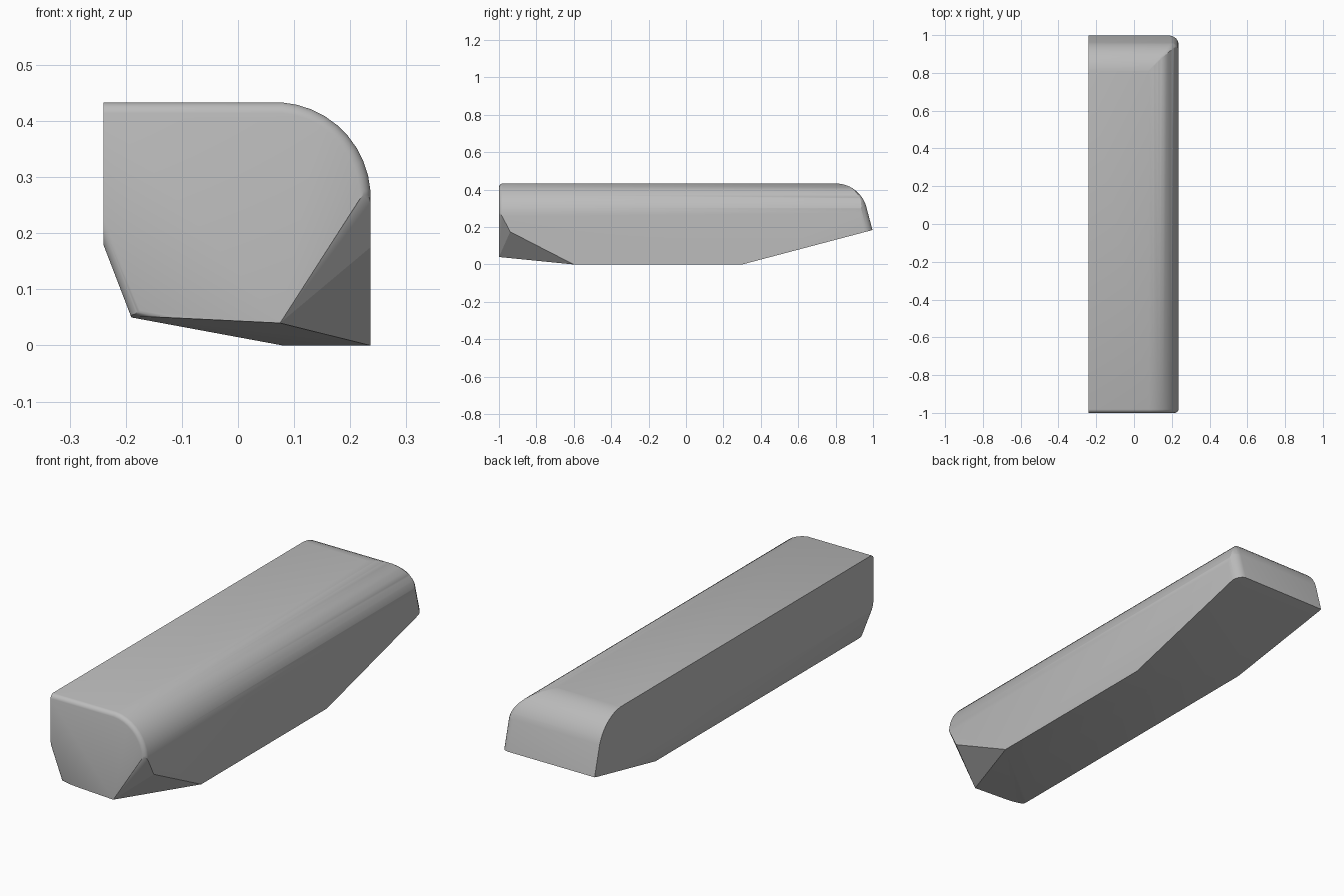
import bpy, bmesh
from math import sin, cos, radians
from mathutils import Vector as V

cube = bpy.data.objects.get("Cube")
if cube:
    bpy.data.objects.remove(cube)

X0, X1, TOP = -0.24, 0.236, 0.433
R, CORNER, RIM = 0.17, 0.05, 0.022      # long rounding, rear corner, front rim
CX, CY, CZ = X1 - R, 0.80, TOP - R      # centres of the long roundings
CENTRE = V((0, 0, 0.22))
STEPS = 10

bm = bmesh.new()
bmesh.ops.create_cube(bm, size=1)
for v in bm.verts:
    v.co = V((X1 if v.co.x > 0 else X0, 1.1 if v.co.y > 0 else -1, TOP if v.co.z > 0 else 0))


def cut(point, normal):
    """Slice away everything beyond a plane and close the hole."""
    bmesh.ops.bisect_plane(bm, geom=bm.verts[:] + bm.edges[:] + bm.faces[:], dist=1e-5,
                           plane_co=point, plane_no=normal, clear_outer=True)
    rim = [e for e in bm.edges if e.is_boundary]
    if rim:
        bmesh.ops.holes_fill(bm, edges=rim, sides=0)


def cut_through(a, b, c):
    """Slice along the plane of three points, keeping the centre."""
    a, b, c = V(a), V(b), V(c)
    n = (b - a).cross(c - a).normalized()
    cut(a, -n if n.dot(CENTRE - a) > 0 else n)


def soften_rim(point, normal, r=RIM):
    """Round the edge between a long wall and the front end."""
    p, n = V((point[0], -1, point[2])), V(normal).normalized()
    front = V((0, -1, 0))
    for i in range(1, 5):
        d = n * cos(radians(18 * i)) + front * sin(radians(18 * i))
        cut(p - (n + front) * r + d * r, d)


# long rounded shoulder, rounded rear end and the blend between them
for i in range(STEPS + 1):
    a, b = radians(90 * i / STEPS), radians(75 * i / STEPS)
    side, rear = V((sin(a), 0, cos(a))), V((0, sin(b), cos(b)))
    if i:
        cut(V((CX, 0, CZ)) + side * R, side)
        cut(V((0, CY, CZ)) + rear * R, rear)
        inner = R - CORNER
        mid = V((CX + inner * sin(a), CY + inner * sin(b), CZ + inner * cos(b)))
        for t in (0.2, 0.4, 0.6, 0.8):
            n = side.lerp(rear, t).normalized()
            cut(mid + n * CORNER, n)
    soften_rim(V((CX, 0, CZ)) + side * R, side)

# underside: sloping left part, left lower chamfer, rear ramp
cut_through((0.08, 0, 0), (-0.19, 0, 0.05), (0.08, 1, 0))
cut_through((X0, 0, 0.18), (-0.19, 0, 0.05), (X0, 1, 0.18))
cut_through((0, 0.3, 0), (1, 0.3, 0), (0, 1, 0.185))
soften_rim((X0, 0, 0.18), (-0.13, 0, -0.05))
soften_rim((-0.19, 0, 0.055), (-0.05, 0, -0.27), 0.012)

# nose: shallow front slope and two facets on the lower right corner
low, shoulder = (0.075, -1, 0.04), (X1, -0.94, 0.175)
keel, upper = (X1, -0.6, 0), (0.226, -1, 0.275)
cut_through(low, keel, (-0.19, -1, 0.053))
cut_through(low, shoulder, upper)
cut_through(low, shoulder, keel)

bmesh.ops.remove_doubles(bm, verts=bm.verts[:], dist=0.0005)
bmesh.ops.recalc_face_normals(bm, faces=bm.faces[:])
mesh = bpy.data.meshes.new("body")
bm.to_mesh(mesh)
bm.free()

# single grey finish
grey = bpy.data.materials.new("mid grey")
grey.use_nodes = True
colour = (0.5, 0.5, 0.5, 1)
grey.diffuse_color = colour
grey.node_tree.nodes["Principled BSDF"].inputs["Base Color"].default_value = colour
mesh.materials.append(grey)

body = bpy.data.objects.new("body", mesh)
bpy.context.collection.objects.link(body)
bpy.ops.object.select_all(action='DESELECT')
body.select_set(True)
bpy.context.view_layer.objects.active = body
bpy.ops.object.shade_smooth_by_angle(angle=radians(25))
